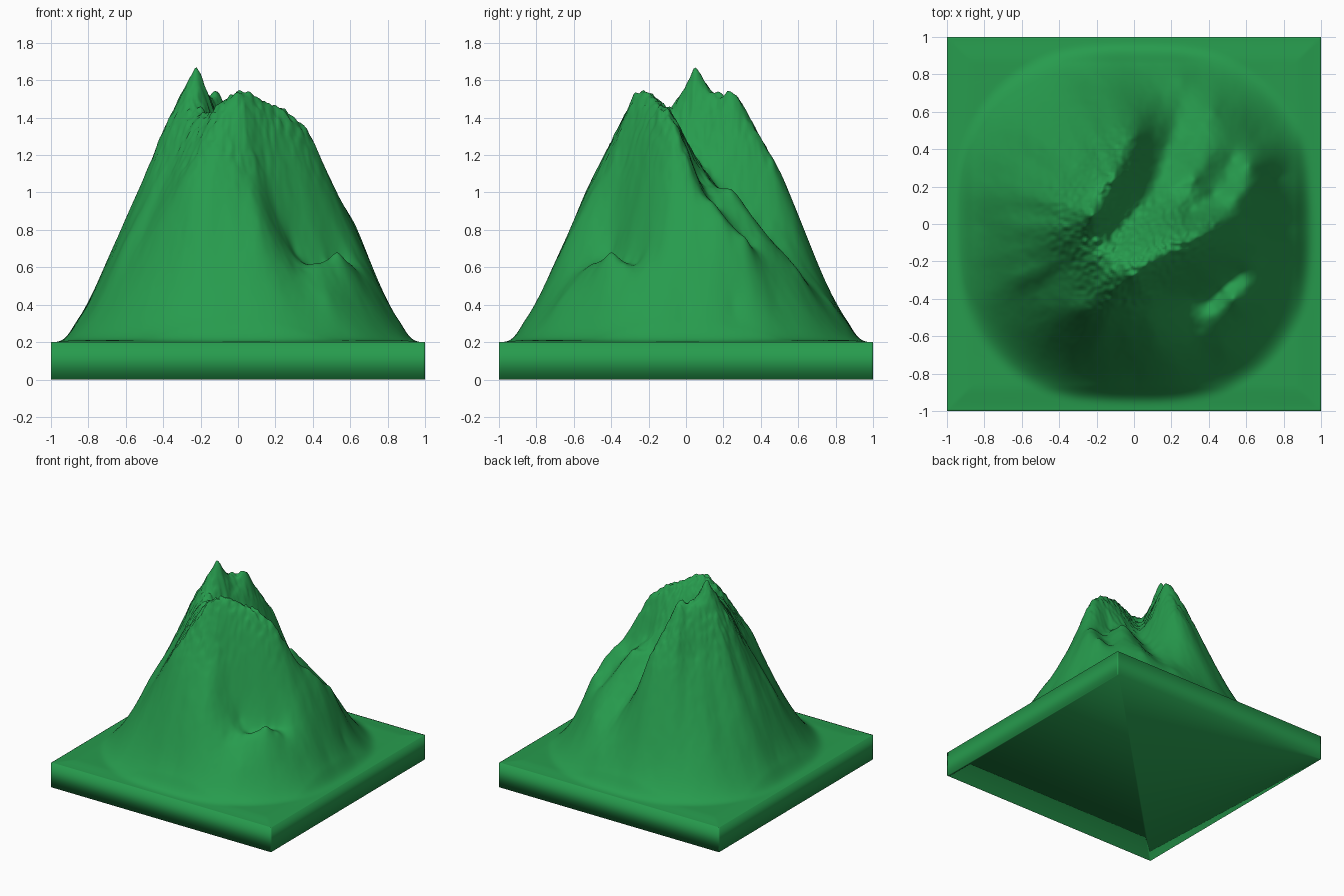
import bpy, bmesh, math
from mathutils import Vector, noise

if "Cube" in bpy.data.objects:
    bpy.data.objects.remove(bpy.data.objects["Cube"])

N = 200          # grid cells per side
BASE = 0.2       # slab thickness
STEP = 0.09      # spacing of control points along crests
points = []


def cone(x, y):
    """Average mountain height before crests and gullies."""
    r2 = (abs(x) ** 2.3 + abs(y) ** 2.3) ** (2 / 2.3)
    return BASE + 1.3 * max(0, 1 - r2) ** 1.8


def crest(*path):
    """Sample a crest or gully line through (x, y, z) points."""
    path = [Vector(p) for p in path]
    points.append(path[0])
    for a, b in zip(path, path[1:]):
        n = max(1, round((b - a).xy.length / STEP))
        points.extend(a.lerp(b, k / n) for k in range(1, n + 1))


# main peak and the ridge falling to the back
crest((-.3, -.04, 1.46), (-.22, .05, 1.66), (-.17, .13, 1.52), (-.1, .25, 1.52), (0, .47, 1.13), (.02, .58, .88))
# west spur
crest((-.4, -.02, 1.32), (-.5, .04, 1.08), (-.72, .1, .6))
# front ridge
crest((-.28, -.45, 1.09), (-.08, -.31, 1.43), (0, -.27, 1.53), (.24, -.12, 1.45), (.36, -.05, 1.34),
      (.5, .05, 1.03), (.6, .2, .85), (.62, .32, .76))
# valley between the ridges
crest((-.18, -.13, 1.42), (.06, .15, 1.08), (.25, .65, .52))
# knob at the back right, and the gully beside it
crest((.24, .16, 1.04), (.32, .24, 1.02), (.38, .33, .88), (.42, .6, .58))
crest((.3, .06, 1.08), (.43, .15, .92), (.5, .25, .82), (.55, .42, .65))
# front gully and the bench below it
crest((.12, -.32, 1.24), (.2, -.38, .93), (.3, -.4, .7), (.4, -.42, .61), (.56, -.26, .63))
crest((.35, -.55, .59), (.53, -.4, .68), (.74, -.2, .5))
# south rib, left rib, left gully, back slope
crest((.05, -.42, 1.15), (.13, -.65, .7))
crest((-.4, -.17, 1.14), (-.62, -.27, .69))
crest((-.3, -.26, 1.19), (-.5, -.45, .68))
crest((-.3, .3, 1.17), (-.5, .4, .75))
# rings of plain slope around the foot
for k in range(20):
    t = math.tau * k / 20
    for r in (0.82, 0.95, 1.15):
        x, y = r * math.cos(t), r * math.sin(t)
        points.append(Vector((x, y, cone(x, y))))


def kernel(dx, dy):
    return math.sqrt(dx * dx + dy * dy + 0.0003)


def solve(a, b):
    """Gaussian elimination with pivoting."""
    n = len(b)
    m = [row[:] + [v] for row, v in zip(a, b)]
    for i in range(n):
        p = max(range(i, n), key=lambda k: abs(m[k][i]))
        m[i], m[p] = m[p], m[i]
        for k in range(i + 1, n):
            f = m[k][i] / m[i][i]
            m[k] = [u - f * v for u, v in zip(m[k], m[i])]
    out = [0.0] * n
    for i in reversed(range(n)):
        out[i] = (m[i][n] - sum(m[i][j] * out[j] for j in range(i + 1, n))) / m[i][i]
    return out


# smooth surface through all the control points
weights = solve([[kernel(p.x - q.x, p.y - q.y) for q in points] for p in points],
                [p.z - cone(p.x, p.y) for p in points])
terms = [(p.x, p.y, w) for p, w in zip(points, weights)]


def height(x, y):
    d = cone(x, y) + sum(w * kernel(x - px, y - py) for px, py, w in terms) - BASE
    lift = (d + math.sqrt(d * d + 0.0004)) / 2
    # downhill flutes, rock grain and jagged tops
    t, r = math.atan2(y, x), math.hypot(x, y)
    flute = noise.noise(Vector((math.cos(t) * 5, math.sin(t) * 5, r * 1.5)))
    grain = noise.fractal(Vector((x * 8, y * 8, 3)), 0.9, 2.1, 3)
    jag = noise.noise(Vector((x * 38, y * 38, 7)))
    lift += min(lift, 0.6) * (0.05 * flute * min(r * 2, 1) + 0.014 * grain)
    lift += 0.022 * jag * min(1, max(0, (lift - 0.75) * 2.5))
    edge = min(1, (1 - max(abs(x), abs(y))) / 0.14)
    return BASE + lift * edge * edge * (3 - 2 * edge)


# mountain surface
bm = bmesh.new()
bmesh.ops.create_grid(bm, x_segments=N, y_segments=N, size=1)
for v in bm.verts:
    v.co.z = height(v.co.x, v.co.y)

# slab sides and underside
rim = [e for e in bm.edges if e.is_boundary]
skirt = bmesh.ops.extrude_edge_only(bm, edges=rim)["geom"]
for v in skirt:
    if isinstance(v, bmesh.types.BMVert):
        v.co.z = 0
bottom = [e for e in skirt if isinstance(e, bmesh.types.BMEdge) and e.is_boundary]
bmesh.ops.contextual_create(bm, geom=bottom)
bmesh.ops.recalc_face_normals(bm, faces=bm.faces)
for f in bm.faces:
    f.smooth = True

mesh = bpy.data.meshes.new("mountain")
bm.to_mesh(mesh)
bm.free()
mat = bpy.data.materials.new("green")
mat.diffuse_color = (0.02, 0.33, 0.075, 1)
mat.use_nodes = True
mat.node_tree.nodes["Principled BSDF"].inputs["Base Color"].default_value = mat.diffuse_color
mesh.materials.append(mat)
bpy.context.collection.objects.link(bpy.data.objects.new("mountain", mesh))
